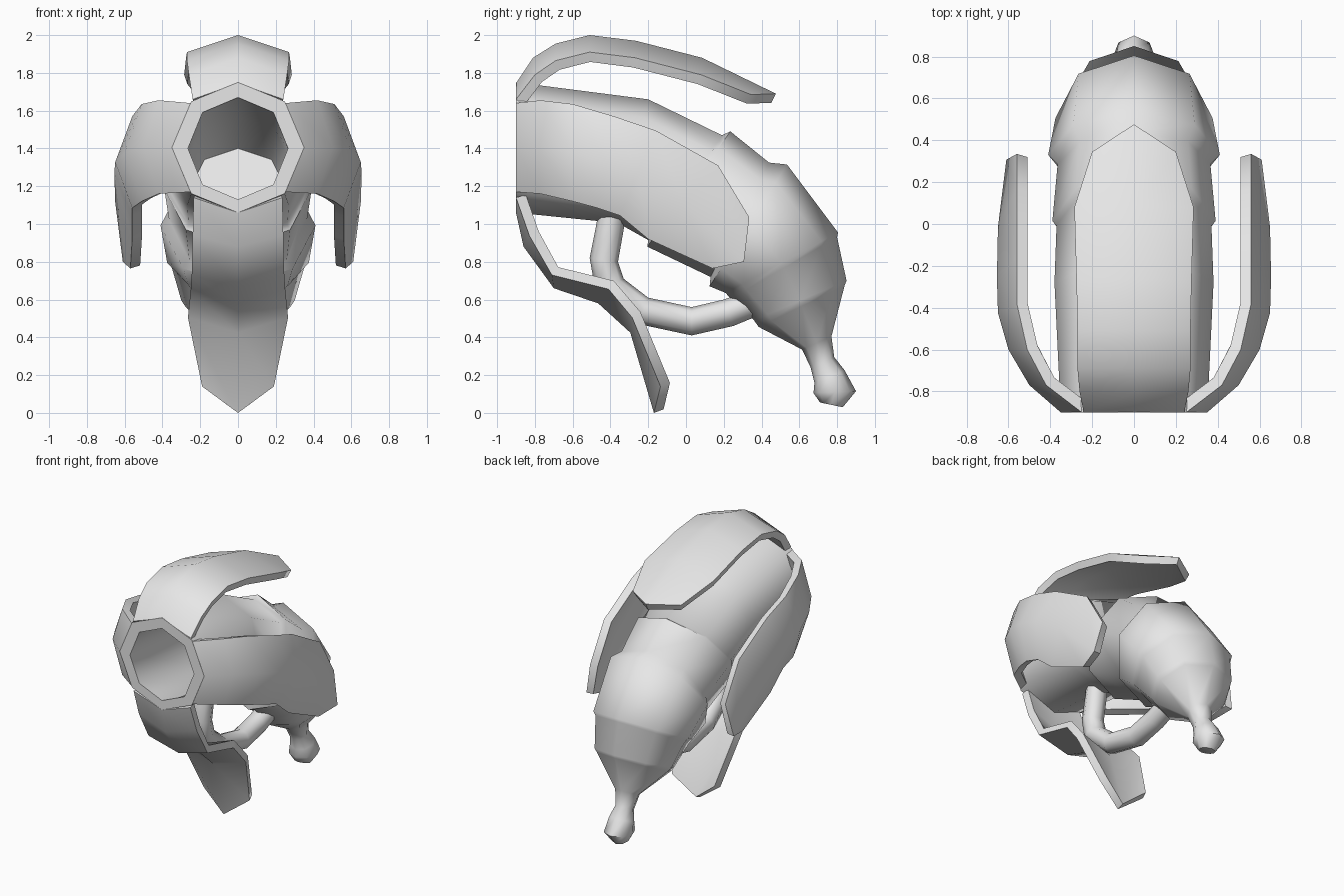
import bpy, bmesh, math
from mathutils import Vector

if "Cube" in bpy.data.objects:
    bpy.data.objects.remove(bpy.data.objects["Cube"])

grey = bpy.data.materials.new("plain grey")
grey.diffuse_color = (0.8, 0.8, 0.8, 1)
grey.use_nodes = True
grey.node_tree.nodes["Principled BSDF"].inputs["Base Color"].default_value = grey.diffuse_color


def finish(bm, name, angle=50):
    bmesh.ops.recalc_face_normals(bm, faces=bm.faces)
    me = bpy.data.meshes.new(name)
    bm.to_mesh(me)
    bm.free()
    me.materials.append(grey)
    me.shade_smooth()
    me.set_sharp_from_angle(angle=math.radians(angle))
    ob = bpy.data.objects.new(name, me)
    bpy.context.collection.objects.link(ob)
    return ob


def loft(name, rings, sides=8):
    """Skin tilted ellipses, each given by top (y, z), bottom (y, z), half width."""
    bm = bmesh.new()
    loops = []
    for top, bottom, rx in rings:
        a, b = Vector((0, *top)), Vector((0, *bottom))
        c, v = (a + b) / 2, (a - b) / 2
        loops.append([bm.verts.new(c + v * math.cos(t) + Vector((rx * math.sin(t), 0, 0)))
                      for t in (2 * math.pi * k / sides for k in range(sides))])
    for p, q in zip(loops, loops[1:]):
        for k in range(sides):
            n = (k + 1) % sides
            bm.faces.new((p[k], p[n], q[n], q[k]))
    bm.faces.new(loops[0])
    bm.faces.new(loops[-1])
    return finish(bm, name)


def fin(name, rows, out, thick=0.055):
    """Thick curved plate from rows of (edge, ridge, edge) points on its outside."""
    bm = bmesh.new()
    outer = [[bm.verts.new(p) for p in row] for row in rows]
    for p, q in zip(outer, outer[1:]):
        for k in range(2):
            bm.faces.new((p[k], p[k + 1], q[k + 1], q[k]))
    bm.normal_update()
    sign = 1 if sum(v.normal.dot(out) for v in bm.verts) > 0 else -1
    inner = [[bm.verts.new(v.co - v.normal * thick * sign) for v in row] for row in outer]
    for p, q in zip(inner, inner[1:]):
        for k in range(2):
            bm.faces.new((p[k], q[k], q[k + 1], p[k + 1]))

    def border(g):
        return g[0] + [r[2] for r in g[1:-1]] + g[-1][::-1] + [r[0] for r in g[-2:0:-1]]
    o, i = border(outer), border(inner)
    for k in range(len(o)):
        n = (k + 1) % len(o)
        bm.faces.new((o[k], o[n], i[n], i[k]))
    return finish(bm, name)


# Curved hollow body with stepped segments, tapering into a knob
loft("body", [
    ((.10, 1.40), (-.17, 1.00), .25),       # floor of the mouth
    ((-.22, 1.57), (-.33, 1.06), .28),
    ((-.90, 1.67), (-.90, 1.13), .265),     # mouth rim
    ((-.90, 1.75), (-.90, 1.06), .35),
    ((-.20, 1.66), (-.36, 1.005), .38),
    ((.19, 1.47), (-.20, .915), .37),       # first step
    ((.235, 1.49), (-.205, .88), .39),
    ((.44, 1.325), (.13, .72), .365),       # second step
    ((.535, 1.315), (.125, .67), .41),
    ((.805, .955), (.21, .635), .375),      # third step
    ((.80, .93), (.235, .605), .35),
    ((.85, .70), (.36, .49), .30),          # fourth step
    ((.84, .675), (.385, .455), .28),
    ((.77, .405), (.615, .335), .09),       # neck
    ((.785, .295), (.66, .24), .065),
    ((.84, .225), (.68, .16), .09),         # knob
    ((.90, .115), (.675, .105), .105),
    ((.83, .03), (.71, .055), .06),
])

# Looped handle under the body, given by its inner and outer outline
loft("handle", [
    ((-.32, 1.06), (-.46, 1.08), .075),
    ((-.33, .97), (-.48, .97), .075),
    ((-.36, .80), (-.51, .82), .075),
    ((-.33, .71), (-.48, .65), .075),
    ((-.20, .61), (-.25, .47), .075),
    ((.03, .56), (.03, .41), .075),
    ((.20, .60), (.25, .46), .075),
    ((.37, .66), (.42, .53), .075),
])

# Top and bottom fins: ridge (y, z), edge (y, z), half width
top_rows = [
    (-.90, 1.745, -.90, 1.66, .24), (-.81, 1.88, -.80, 1.79, .26),
    (-.69, 1.955, -.69, 1.865, .27), (-.51, 2.0, -.51, 1.91, .27),
    (-.265, 1.97, -.27, 1.88, .275), (.085, 1.88, .08, 1.79, .285),
    (.476, 1.69, .345, 1.685, .20),
]
bottom_rows = [
    (-.90, 1.06, -.90, 1.14, .235), (-.86, .88, -.83, .94, .24),
    (-.70, .66, -.71, .73, .245), (-.465, .58, -.41, .655, .25),
    (-.295, .425, -.285, .505, .265), (-.17, .0, -.135, .14, .19),
]
for name, rows, out in (("top_fin", top_rows, (0, 0, 1)),
                        ("bottom_fin", bottom_rows, (0, -1, -1))):
    fin(name, [((-x, ye, ze), (0, yr, zr), (x, ye, ze)) for yr, zr, ye, ze, x in rows],
        Vector(out))

# Side fins: upper edge (y, z), lower edge (y, z), ridge x, edge x
side_rows = [
    (-.90, 1.64, -.90, 1.17, .35, .25), (-.77, 1.655, -.77, 1.16, .50, .42),
    (-.60, 1.635, -.60, 1.12, .60, .51), (-.38, 1.57, -.47, 1.085, .65, .56),
    (-.16, 1.495, -.35, 1.045, .655, .56), (.17, 1.31, -.20, .92, .65, .56),
]
for name, s in (("right_fin", 1), ("left_fin", -1)):
    rows = [((s * xe, y1, z1), (s * xr, (y1 + y2) / 2, (z1 + z2) / 2), (s * xe, y2, z2))
            for y1, z1, y2, z2, xr, xe in side_rows]
    rows.append(((s * .56, .335, 1.035), (s * .61, .307, .80), (s * .57, .14, .765)))
    fin(name, rows, Vector((s, 0, 0)))
